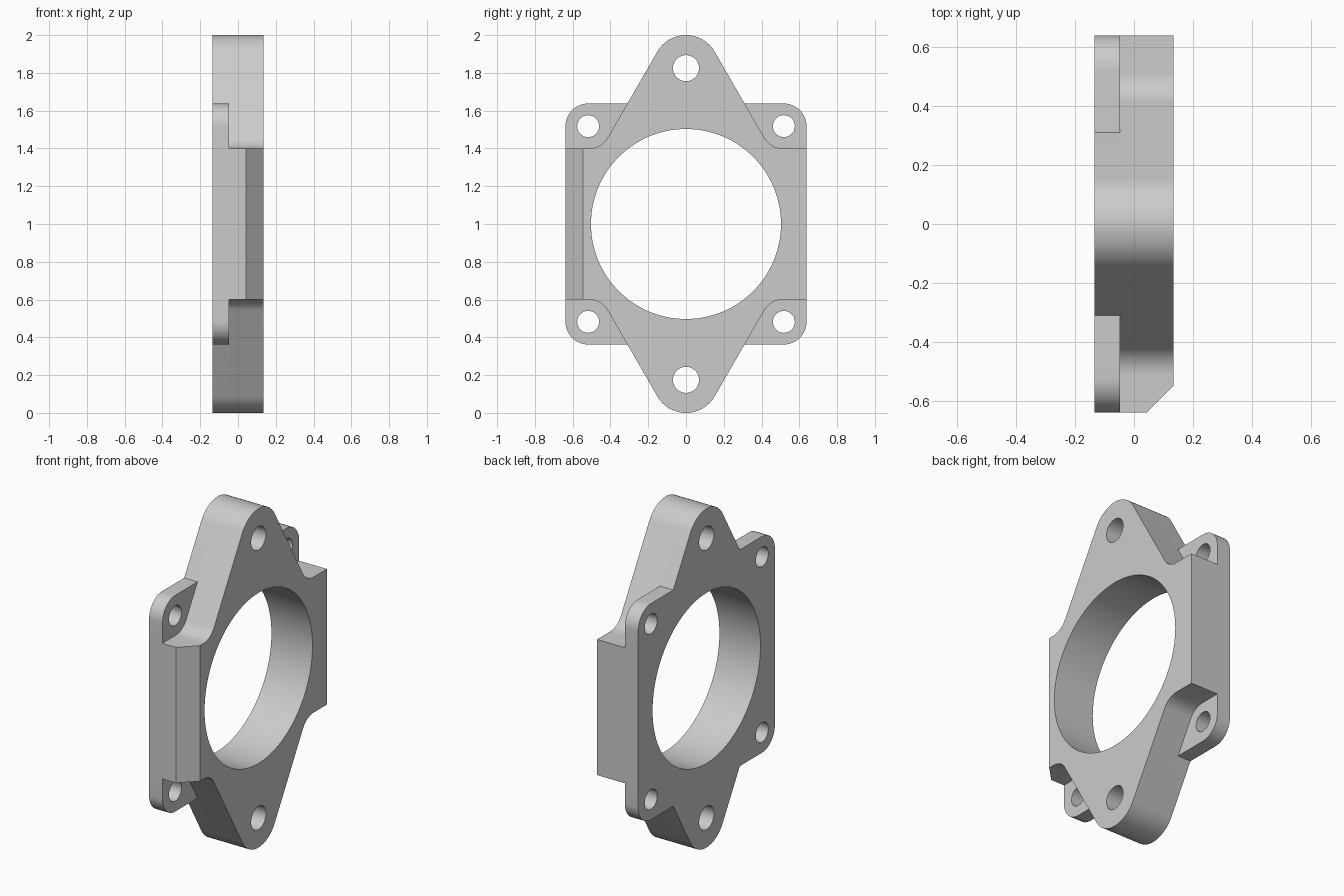
import bpy, bmesh
from math import sin, cos, tan, radians
from mathutils import Matrix

if "Cube" in bpy.data.objects:
    bpy.data.objects.remove(bpy.data.objects["Cube"])

HALF_T = 0.134        # half thickness along x
FLANGE_X = -0.047     # front face of the thin mounting flange
SIDE = 0.638          # half width of the square flange
MID = 1.0             # height of the bore centre
TIP_R, TIP_Z = 0.175, 0.825
BODY_H = 0.4          # half height of the thick side walls
FILLET = 0.112
CORNER_R = 0.12

grey = bpy.data.materials.new("plain grey")
grey.use_nodes = True
colour = (0.6, 0.6, 0.6, 1)
grey.diffuse_color = colour
grey.node_tree.nodes["Principled BSDF"].inputs["Base Color"].default_value = colour


def arc(cy, cz, r, start, end, steps):
    angles = [radians(start + (end - start) * i / steps) for i in range(steps + 1)]
    return [(cy + r * cos(a), cz + r * sin(a)) for a in angles]


def mirrored(quarter):
    """Complete an outline from its +y, +z quarter (ordered side to top)."""
    half = quarter + [(-y, z) for y, z in reversed(quarter[:-1])]
    return half + [(-y, -z) for y, z in half]


def prism(name, outline, x0, x1):
    bm = bmesh.new()
    face = bm.faces.new([bm.verts.new((x0, y, z + MID)) for y, z in outline])
    grown = bmesh.ops.extrude_face_region(bm, geom=[face])["geom"]
    moved = [v for v in grown if isinstance(v, bmesh.types.BMVert)]
    bmesh.ops.translate(bm, verts=moved, vec=(x1 - x0, 0, 0))
    bmesh.ops.recalc_face_normals(bm, faces=bm.faces)
    mesh = bpy.data.meshes.new(name)
    bm.to_mesh(mesh)
    bm.free()
    mesh.materials.append(grey)
    obj = bpy.data.objects.new(name, mesh)
    bpy.context.collection.objects.link(obj)
    return obj


def combine(target, tool, operation):
    tool.hide_render = True
    mod = target.modifiers.new(operation, "BOOLEAN")
    mod.operation, mod.solver, mod.object = operation, "EXACT", tool
    bpy.context.view_layer.objects.active = target
    bpy.ops.object.modifier_apply(modifier=mod.name)
    bpy.data.objects.remove(tool)


def drill(target, y, z, r, steps):
    circle = arc(y, z, r, 0, 360, steps)[:-1]
    combine(target, prism("hole_cutter", circle, -0.3, 0.3), "DIFFERENCE")


# Thick body: rounded tips running down 60 degree flanks into the side walls
tip = arc(0, TIP_Z, TIP_R, 30, 90, 12)
flank_y, flank_z = tip[0]
foot_y = flank_y + (flank_z - BODY_H) / tan(radians(60))
fillet_y = foot_y + FILLET * tan(radians(30))
fillet = arc(fillet_y, BODY_H + FILLET, FILLET, 270, 210, 10)
plate = prism("bearing_flange", mirrored([(SIDE, BODY_H)] + fillet + tip),
              -HALF_T, HALF_T)

# Thin square flange with rounded corners, blended under the tips
corner = arc(SIDE - CORNER_R, SIDE - CORNER_R, CORNER_R, 0, 90, 12)
shoulder_y = flank_y + (flank_z - SIDE) / tan(radians(60))
flange = prism("square_flange", mirrored(corner + [(shoulder_y, SIDE)] + tip),
               -HALF_T, FLANGE_X)
combine(plate, flange, "UNION")

# Main bore, tip holes and corner holes
drill(plate, 0, 0, 0.503, 128)
for s in (-1, 1):
    drill(plate, 0, s * TIP_Z, 0.069, 48)
    for t in (-1, 1):
        drill(plate, s * 0.518, t * 0.518, 0.058, 48)

# Bevelled front right edge of the side wall
bevel = prism("bevel_cutter", [(-0.1, -0.5), (0.1, -0.5), (0.1, 0.5), (-0.1, 0.5)],
              -0.2, 0.2)
turn = Matrix.Rotation(radians(-45), 4, "Z")
push = Matrix.Translation((HALF_T - 0.046 + 0.1 * cos(radians(45)),
                           -SIDE + 0.046 - 0.1 * cos(radians(45)), 0))
bevel.data.transform(push @ turn @ Matrix.Rotation(radians(90), 4, "Z"))
combine(plate, bevel, "DIFFERENCE")

# Smooth curved walls, crisp edges
bpy.ops.object.select_all(action="DESELECT")
plate.select_set(True)
bpy.context.view_layer.objects.active = plate
bpy.ops.object.shade_smooth_by_angle(angle=radians(30))
